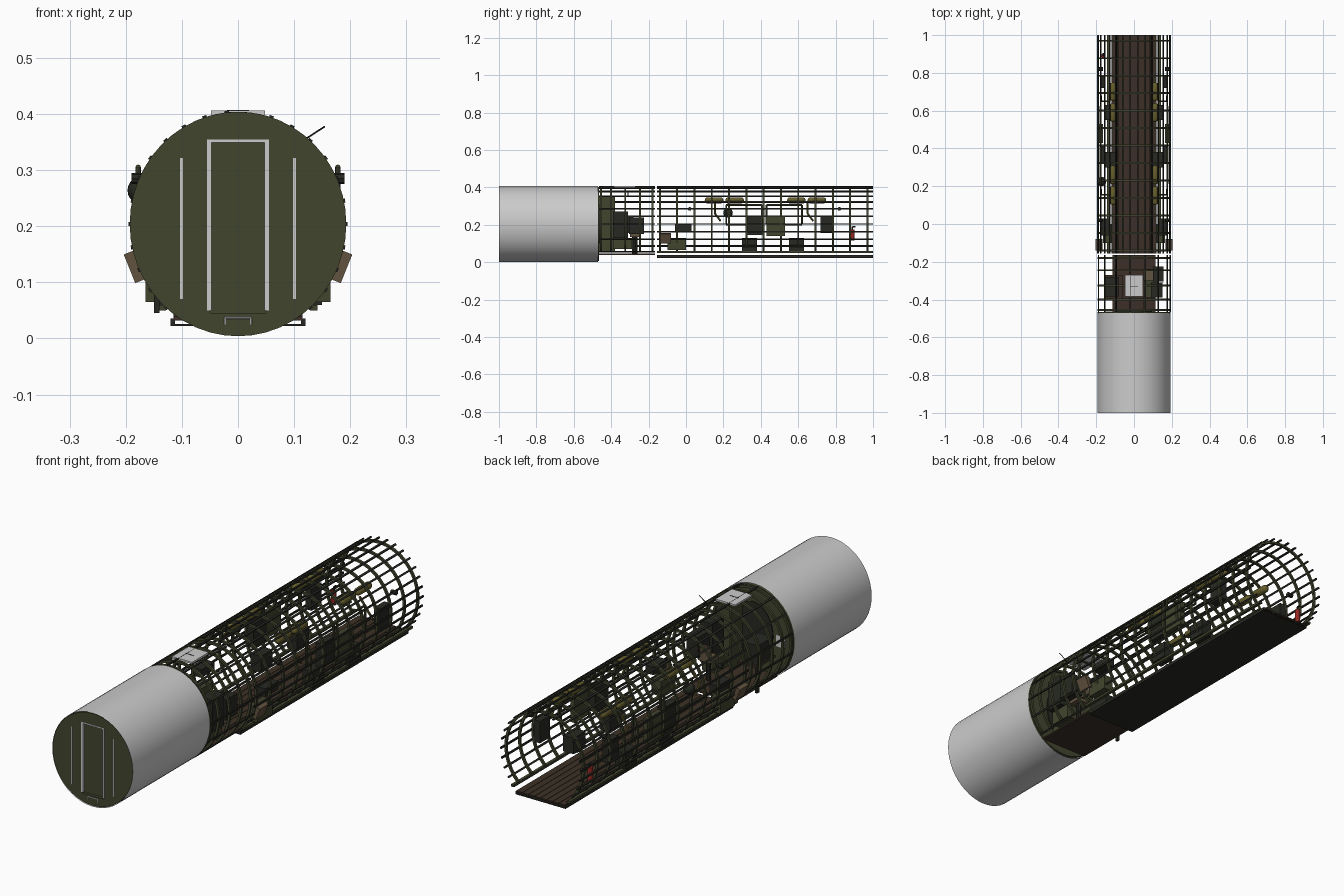
import bpy, bmesh, math
from mathutils import Vector, Matrix

if "Cube" in bpy.data.objects:
    bpy.data.objects.remove(bpy.data.objects["Cube"])

RX, RZ, CZ = 0.194, 0.202, 0.204


def mat(name, c):
    m = bpy.data.materials.new(name)
    m.diffuse_color = (*c, 1)
    m.use_nodes = True
    m.node_tree.nodes["Principled BSDF"].inputs["Base Color"].default_value = m.diffuse_color
    return m


OLIVE = mat("olive", (0.055, 0.06, 0.028))
DARK = mat("dark", (0.02, 0.022, 0.016))
BROWN = mat("brown", (0.045, 0.03, 0.02))
TAN = mat("tan", (0.12, 0.085, 0.05))
YELLOW = mat("yellow", (0.13, 0.11, 0.025))
RED = mat("red", (0.3, 0.02, 0.015))


def finish(name, bm, m=None, smooth=False):
    bmesh.ops.recalc_face_normals(bm, faces=bm.faces)
    me = bpy.data.meshes.new(name)
    bm.to_mesh(me)
    bm.free()
    ob = bpy.data.objects.new(name, me)
    bpy.context.collection.objects.link(ob)
    if m:
        me.materials.append(m)
    if smooth:
        bpy.context.view_layer.objects.active = ob
        bpy.ops.object.select_all(action='DESELECT')
        ob.select_set(True)
        bpy.ops.object.shade_smooth_by_angle(angle=math.radians(35))
    return ob


def add_box(bm, x, y, z, tilt=0):
    # x, y, z are (low, high) pairs; tilt rolls the box about the y axis
    mid = Vector([(p[0] + p[1]) / 2 for p in (x, y, z)])
    size = [abs(p[1] - p[0]) for p in (x, y, z)]
    M = Matrix.Translation(mid) @ Matrix.Rotation(tilt, 4, 'Y') @ Matrix.Diagonal((*size, 1))
    bmesh.ops.create_cube(bm, size=1, matrix=M)


def box(name, x, y, z, m=None, tilt=0):
    bm = bmesh.new()
    add_box(bm, x, y, z, tilt)
    return finish(name, bm, m)


def rod(name, pts, r, m=None, sides=8):
    # straight tubes joining a list of points
    bm = bmesh.new()
    for a, b in zip(pts, pts[1:]):
        a, b = Vector(a), Vector(b)
        M = Matrix.Translation((a + b) / 2) @ (b - a).to_track_quat('Z', 'Y').to_matrix().to_4x4()
        bmesh.ops.create_cone(bm, cap_ends=True, segments=sides, radius1=r, radius2=r,
                              depth=(b - a).length, matrix=M)
    return finish(name, bm, m, True)


def disc(name, y0, y1, sx, sz, cz, m, caps=True, smooth=False):
    bm = bmesh.new()
    M = (Matrix.Translation((0, (y0 + y1) / 2, cz)) @ Matrix.Diagonal((sx, 1, sz, 1))
         @ Matrix.Rotation(math.pi / 2, 4, 'X'))
    bmesh.ops.create_cone(bm, cap_ends=caps, segments=48, radius1=1, radius2=1,
                          depth=y1 - y0, matrix=M)
    return finish(name, bm, m, smooth)


def wall(deg, off=0):
    a = math.radians(deg)
    return (RX + off) * math.cos(a), CZ + (RZ + off) * math.sin(a)


def cage(name, y0, y1, ys, step, wide=0.01):
    # hoop frames, open at the floor
    bm = bmesh.new()
    for y in ys:
        prev = None
        for i in range(47):
            d = -46 + 272 * i / 46
            quad = [bm.verts.new((wall(d, o)[0], y + w, wall(d, o)[1]))
                    for o, w in ((-.012, -wide / 2), (-.012, wide / 2), (-.002, wide / 2), (-.002, -wide / 2))]
            if prev:
                for k in range(4):
                    bm.faces.new((prev[k], prev[(k + 1) % 4], quad[(k + 1) % 4], quad[k]))
            else:
                bm.faces.new(quad)
            prev = quad
        bm.faces.new(prev)
    finish(name + "_frames", bm, OLIVE)
    # lengthwise stringers
    bm = bmesh.new()
    d = -48
    while d <= 228:
        x, z = wall(d, -.002)
        add_box(bm, (x - .004, x + .004), (y0, y1), (z - .003, z + .003), math.radians(90 - d))
        d += step
    finish(name + "_stringers", bm, DARK)


# Skinned forward section and its bulkheads
disc("fuselage_skin", -1, -.47, RX, RZ + .002, CZ, None, caps=False, smooth=True)
front = disc("front_bulkhead", -.998, -.975, RX - .001, RZ - .002, CZ, OLIVE)
cutter = box("doorway_cutter", (-.05, .05), (-1.02, -.985), (.045, .35))
cutter.hide_render = True
cutter.hide_set(True)
mod = front.modifiers.new("doorway", 'BOOLEAN')
mod.object, mod.operation, mod.solver = cutter, 'DIFFERENCE', 'EXACT'
disc("rear_bulkhead", -.48, -.465, RX - .002, RZ - .003, CZ, OLIVE)
disc("rear_opening", -.468, -.461, .095, .13, CZ, DARK)
for s in (-1, 1):
    box("front_door_post", (s * .047, s * .055), (-1, -.99), (.05, .355))
    box("front_grab_bar", (s * .098, s * .103), (-1, -.995), (.07, .322))
box("front_door_lintel", (-.055, .055), (-1, -.99), (.349, .355))
rod("front_step", [(-.023, -.998, .025), (-.023, -.998, .037), (.023, -.998, .037), (.023, -.998, .025)], .002)
box("open_door", (.05, .06), (-.465, -.38), (.055, .357), OLIVE)
box("notice_plate", (-.155, -.11), (-.464, -.461), (.17, .22))

# Open frame sections
cage("forward_bay", -.465, -.165, [-.455, -.40, -.325, -.245, -.18], 24)
cage("waist_bay", -.155, 1, [-.14 + i * .0925 for i in range(13)], 12)

# Floor: planks on a dark under-panel, with edge rails
bm = bmesh.new()
for i in range(8):
    x = -.116 + i * .029
    add_box(bm, (x + .001, x + .028), (-.155, 1), (.032, .038))
finish("waist_floor_planks", bm, BROWN)
box("waist_floor_underside", (-.12, .12), (-.155, 1), (.022, .026), DARK)
box("forward_floor", (-.115, .115), (-.465, -.165), (.038, .045), BROWN)
for s in (-1, 1):
    box("floor_edge_rail", (s * .112, s * .12), (-.155, 1), (.022, .036), DARK)
    box("floor_longeron", (s * .128, s * .142), (-.155, 1), (.05, .06), OLIVE)
    box("floor_joist", (s * .06, s * .068), (-.155, 1), (.025, .033), DARK)

# Roof hatch and aerial
box("roof_hatch", (-.048, .048), (-.385, -.27), (.398, .406))
rod("hatch_handle", [(-.02, -.33, .406), (.02, -.33, .406)], .0015, DARK)
rod("aerial", [(.115, -.31, .352), (.155, -.31, .378)], .0015, DARK)

# Radio compartment
box("radio_table", (-.15, -.06), (-.40, -.27), (.155, .165), BROWN)
box("table_leg", (-.15, -.14), (-.29, -.275), (.045, .155), DARK)
box("radio_set", (-.15, -.08), (-.385, -.28), (.165, .25), DARK)
box("radio_receiver", (.09, .15), (-.39, -.31), (.13, .27), DARK)
box("radio_transmitter", (.10, .155), (-.305, -.225), (.15, .24), DARK)
box("battery_crate", (.06, .125), (-.39, -.29), (.07, .13), OLIVE)
box("seat_cushion", (.05, .11), (-.30, -.24), (.135, .15), TAN)
box("seat_back", (.05, .11), (-.248, -.238), (.15, .205), TAN)
rod("seat_post", [(.08, -.27, .045), (.08, -.27, .135)], .01, DARK)

# Waist equipment, repeated on both walls
for s in (-1, 1):
    box("ammunition_box", (s * .176, s * .194), (-.14, -.08), (.10, .155), TAN, -s * math.radians(-22))
    box("equipment_locker", (s * .12, s * .165), (-.10, 0), (.065, .13), OLIVE)
    box("equipment_locker_top", (s * .135, s * .175), (-.06, .03), (.165, .2), DARK)
    for y in (.30, .55):
        box("floor_crate", (s * .10, s * .15), (y, y + .08), (.06, .13), DARK)
    box("forward_wall_unit", (s * .15, s * .18), (.32, .41), (.145, .25), DARK)
    box("middle_wall_unit", (s * .165, s * .185), (.43, .53), (.14, .25), OLIVE)
    box("rear_wall_unit", (s * .15, s * .18), (.72, .79), (.155, .25), DARK)
    # window surrounds
    for y in (.215, .43):
        x = s * .178
        rod("window_frame", [(x, y, .20), (x, y, .305), (x, y + .19, .305), (x, y + .19, .20), (x, y, .20)],
            .005, OLIVE)
    # oxygen bottles
    for y0 in (.10, .21, .54, .65):
        bm = bmesh.new()
        M = Matrix.Translation((s * .112, y0 + .05, .33)) @ Matrix.Rotation(math.pi / 2, 4, 'X')
        bmesh.ops.create_uvsphere(bm, u_segments=14, v_segments=10, radius=.017, matrix=M)
        for v in bm.verts:
            v.co.y += .033 if v.co.y > y0 + .0501 else -.033 if v.co.y < y0 + .0499 else 0
        finish("oxygen_bottle", bm, YELLOW, True)
    for y in (.155, .65):
        rod("oxygen_hose", [(s * .13, y, .32), (s * .175, y, .26), (s * .175, y + .03, .22)], .005, YELLOW)
    for y in (.02, .82):
        rod("wall_lamp", [(s * .165, y, .285), (s * .19, y, .285)], .01, DARK)

# Round wall fitting on the left side
bm = bmesh.new()
bmesh.ops.create_uvsphere(bm, u_segments=16, v_segments=10, radius=.025,
                          matrix=Matrix.Translation((-.172, .225, .264)))
finish("round_wall_fitting", bm, DARK, True)

# Fire extinguisher
rod("fire_extinguisher", [(-.162, .89, .115), (-.162, .89, .175)], .011, RED, 12)
rod("extinguisher_nozzle", [(-.162, .89, .175), (-.162, .89, .19), (-.162, .905, .19)], .004, DARK)
